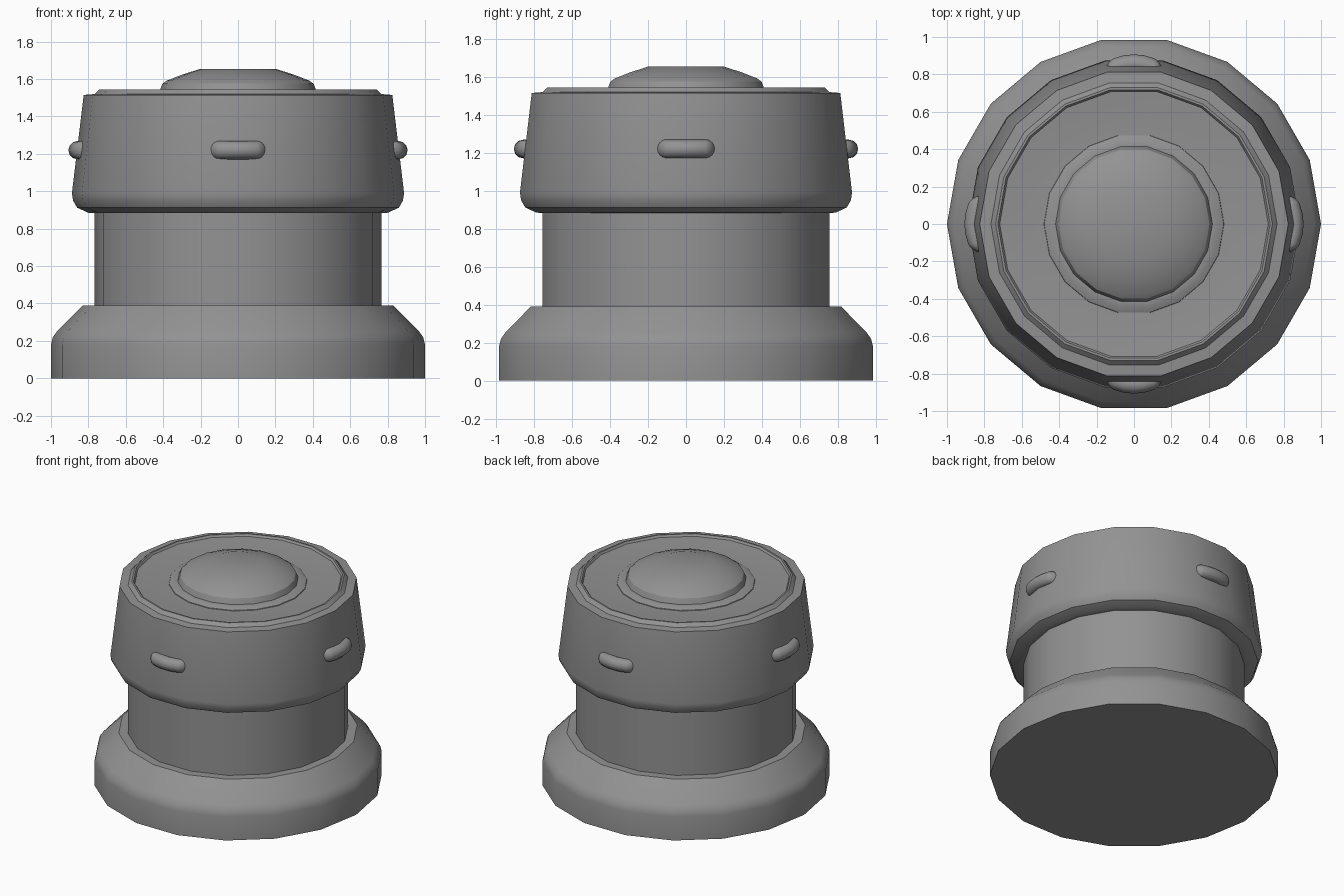
import bpy
import bmesh
import math

cube = bpy.data.objects.get("Cube")
if cube:
    bpy.data.objects.remove(cube)

SIDES = 18

# Single grey finish
GREY = (0.29, 0.29, 0.29, 1)
grey = bpy.data.materials.new("plain_grey")
grey.use_nodes = True
grey.diffuse_color = GREY
grey.node_tree.nodes["Principled BSDF"].inputs["Base Color"].default_value = GREY


def finish(name, bm, angle=30):
    bmesh.ops.recalc_face_normals(bm, faces=bm.faces)
    mesh = bpy.data.meshes.new(name)
    bm.to_mesh(mesh)
    bm.free()
    obj = bpy.data.objects.new(name, mesh)
    bpy.context.collection.objects.link(obj)
    mesh.materials.append(grey)
    bpy.ops.object.select_all(action="DESELECT")
    obj.select_set(True)
    bpy.context.view_layer.objects.active = obj
    bpy.ops.object.shade_smooth_by_angle(angle=math.radians(angle))
    return obj


def lathe(name, profile):
    """Turn a (radius, height) profile into a capped solid."""
    bm = bmesh.new()
    rings = []
    for r, z in profile:
        rings.append([bm.verts.new((r * math.cos(a), r * math.sin(a), z))
                      for a in (math.tau * i / SIDES for i in range(SIDES))])
    for low, high in zip(rings, rings[1:]):
        for i in range(SIDES):
            j = (i + 1) % SIDES
            bm.faces.new((low[i], low[j], high[j], high[i]))
    bm.faces.new(rings[0])
    bm.faces.new(rings[-1])
    return finish(name, bm)


# Foot with a rounded shoulder, and the straight neck
lathe("base", [(1, 0), (1, 0.18), (0.99, 0.22), (0.965, 0.255),
               (0.83, 0.39), (0.74, 0.39)])
lathe("neck", [(0.767, 0.37), (0.767, 0.9)])

# Tapered head with a raised rim around a shallow dish
lathe("head", [(0.76, 0.882), (0.8, 0.885), (0.86, 0.912), (0.882, 0.95),
               (0.888, 0.99), (0.825, 1.515), (0.765, 1.52), (0.74, 1.545),
               (0.728, 1.545), (0.718, 1.53), (0.6, 1.52), (0.48, 1.515)])

# Collar and domed button in the dish
lathe("button_collar", [(0.485, 1.505), (0.48, 1.52), (0.445, 1.535), (0.42, 1.535)])
lathe("button", [(0.425, 1.52), (0.412, 1.555), (0.404, 1.575), (0.38, 1.592),
                 (0.3, 1.623), (0.2, 1.655)])

# Four pill-shaped studs that bend around the head
for n, side in enumerate(("left", "back", "right", "front")):
    bm = bmesh.new()
    bmesh.ops.create_uvsphere(bm, u_segments=12, v_segments=12, radius=0.05)
    # Split the sphere along its poles (z) and stretch it into a pill
    middle = [e for e in bm.edges if all(abs(v.co.z) < 0.001 for v in e.verts)]
    bmesh.ops.bevel(bm, geom=middle, offset=0.004, segments=4, affect="EDGES")
    turn = math.tau * n / 4
    for v in bm.verts:
        depth, up, along = v.co
        along += 0.103 * max(-1, min(1, along / 0.004))
        out = 0.858 + depth - 1.8 * along * along
        v.co = (out * math.cos(turn) - along * math.sin(turn),
                out * math.sin(turn) + along * math.cos(turn), 1.22 + up)
    finish("stud_" + side, bm, 60)
